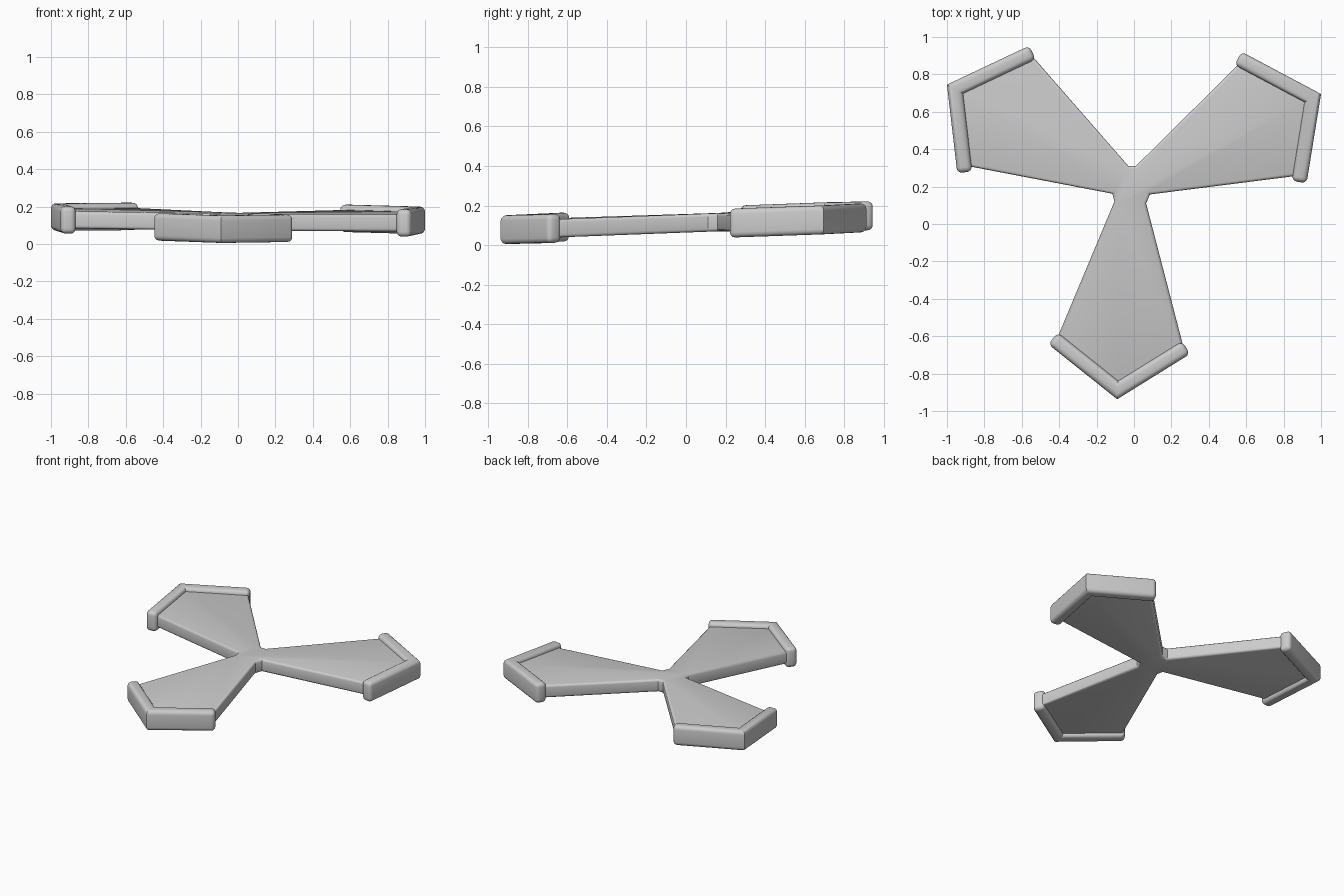
import bpy, bmesh
from mathutils import Vector

if "Cube" in bpy.data.objects:
    bpy.data.objects.remove(bpy.data.objects["Cube"])


# The whole model lies on a slightly tilted plane
def mid_z(x, y):
    return 0.11 + 0.036 * y - 0.008 * x


def slab(name, outline, half, width, segments, sharp=()):
    """Extruded outline with rounded edges; verticals listed in sharp stay crisp."""
    bm = bmesh.new()
    low = [bm.verts.new((x, y, -half)) for x, y in outline]
    high = [bm.verts.new((x, y, half)) for x, y in outline]
    n = len(outline)
    bm.faces.new(low[::-1])
    bm.faces.new(high)
    for i in range(n):
        j = (i + 1) % n
        bm.faces.new((low[i], low[j], high[j], high[i]))
    bmesh.ops.recalc_face_normals(bm, faces=bm.faces)
    crisp = {bm.edges.get((low[i], high[i])) for i in sharp}
    edges = [e for e in bm.edges if e not in crisp]
    bmesh.ops.bevel(bm, geom=edges, offset=width, segments=segments,
                    profile=0.5, affect='EDGES', clamp_overlap=True)
    for v in bm.verts:
        v.co.z += mid_z(v.co.x, v.co.y)
    mesh = bpy.data.meshes.new(name)
    bm.to_mesh(mesh)
    bm.free()
    obj = bpy.data.objects.new(name, mesh)
    bpy.context.collection.objects.link(obj)
    bpy.ops.object.select_all(action='DESELECT')
    obj.select_set(True)
    bpy.context.view_layer.objects.active = obj
    bpy.ops.object.shade_smooth_by_angle(angle=0.6)
    return obj


# Three-armed plate, its arm ends buried in the rims
plate = [
    (0.01, 0.31), (0.578, 0.872), (0.95, 0.675), (0.875, 0.258),
    (0.085, 0.158), (0.065, 0.11), (0.265, -0.66), (-0.09, -0.885),
    (-0.415, -0.62), (-0.105, 0.12), (-0.115, 0.162), (-0.90, 0.312),
    (-0.955, 0.72), (-0.55, 0.905), (-0.03, 0.31),
]
slab("three_armed_plate", plate, 0.046, 0.016, 3, sharp=range(len(plate)))


# Angled rim around the end of each arm: outer line offset inward with a mitre
def rim(name, a, tip, c, width=0.08):
    a, tip, c = Vector(a), Vector(tip), Vector(c)
    d1, d2 = (tip - a).normalized(), (c - tip).normalized()
    n1, n2 = Vector((d1.y, -d1.x)), Vector((d2.y, -d2.x))
    if n1.dot(-tip) < 0:
        n1, n2 = -n1, -n2
    mitre = tip + (n1 + n2) * (width / (1 + n1.dot(n2)))
    pts = [a, tip, c, c + n2 * width, mitre, a + n1 * width]
    slab(name, [tuple(p) for p in pts], 0.073, 0.027, 4, sharp=(1, 4))


rim("right_rim", (0.575, 0.921), (1.0, 0.695), (0.923, 0.218))
rim("left_rim", (-0.56, 0.953), (-1.0, 0.745), (-0.945, 0.272))
rim("front_rim", (0.30, -0.695), (-0.09, -0.937), (-0.458, -0.643))
